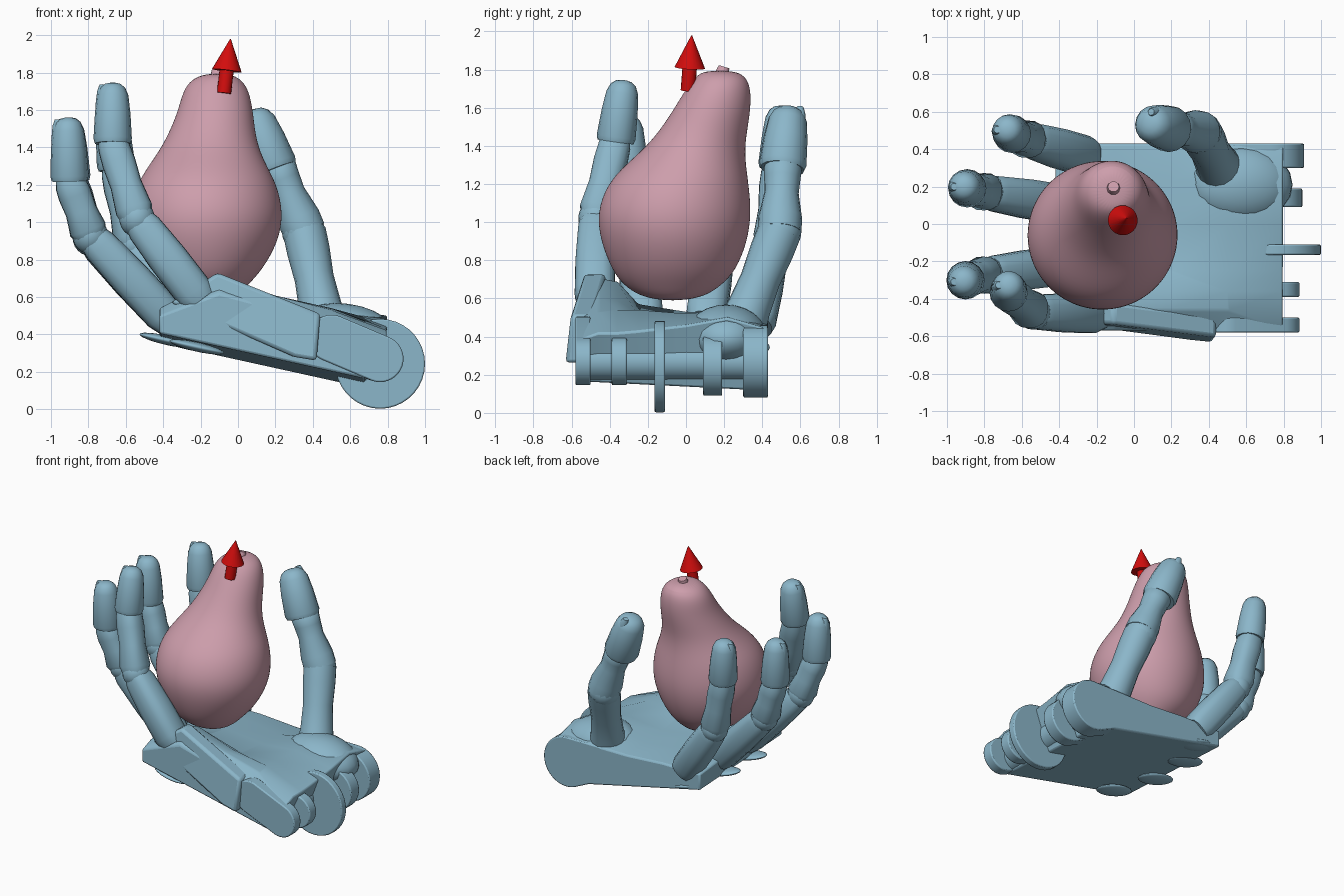
import bpy, bmesh, math
from mathutils import Vector, geometry

cube = bpy.data.objects.get("Cube")
if cube:
    bpy.data.objects.remove(cube, do_unlink=True)


def material(name, rgb):
    m = bpy.data.materials.new(name)
    m.use_nodes = True
    m.diffuse_color = (*rgb, 1)
    m.node_tree.nodes["Principled BSDF"].inputs["Base Color"].default_value = (*rgb, 1)
    return m


BLUE = material("hand blue", (0.26, 0.47, 0.59))
PINK = material("pear pink", (0.61, 0.34, 0.41))
RED = material("arrow red", (0.65, 0.004, 0.004))
parts = []


def finish(name, bm, mat, bevel=0):
    bmesh.ops.recalc_face_normals(bm, faces=bm.faces)
    mesh = bpy.data.meshes.new(name)
    bm.to_mesh(mesh)
    bm.free()
    mesh.materials.append(mat)
    ob = bpy.data.objects.new(name, mesh)
    bpy.context.collection.objects.link(ob)
    if bevel:
        mod = ob.modifiers.new("bevel", 'BEVEL')
        mod.width, mod.segments, mod.limit_method = bevel, 2, 'ANGLE'
    parts.append(ob)
    return ob


def loft(name, rings, mat, bevel=0):
    """Skin a list of point rings and cap both ends."""
    bm = bmesh.new()
    rows = [[bm.verts.new(p) for p in ring] for ring in rings]
    n = len(rows[0])
    for a, b in zip(rows, rows[1:]):
        for i in range(n):
            j = (i + 1) % n
            bm.faces.new((a[i], a[j], b[j], b[i]))
    bm.faces.new(rows[0])
    bm.faces.new(rows[-1])
    return finish(name, bm, mat, bevel)


def limb(name, a, b, profile, mat=BLUE, sides=16, box=2.0):
    """Turned shape along a-b; profile is (fraction, radius); box > 2 squares the section."""
    a, b = Vector(a), Vector(b)
    d = (b - a).normalized()
    u = Vector((0, 1, 0)).cross(d).normalized()
    v = d.cross(u)
    rings = []
    for t, r in profile:
        c = a.lerp(b, t)
        ring = []
        for i in range(sides):
            w = math.tau * i / sides
            p, q = math.cos(w), math.sin(w)
            k = r / (abs(p) ** box + abs(q) ** box) ** (1 / box)
            ring.append(c + u * p * k + v * q * k)
        rings.append(ring)
    return loft(name, rings, mat)


def lug(name, p, r0, q, r1, y0, y1):
    """Plate with rounded ends around p and q, given in x and z."""
    pts = [Vector((c[0] + r * math.cos(math.tau * i / 36), c[1] + r * math.sin(math.tau * i / 36)))
           for c, r in ((p, r0), (q, r1)) for i in range(36)]
    pts = [pts[i] for i in geometry.convex_hull_2d(pts)]
    return loft(name, [[(x, y, z) for x, z in pts] for y in (y0, y1)], BLUE, 0.008)


def ball(name, loc, scale, tilt=0):
    bm = bmesh.new()
    bmesh.ops.create_uvsphere(bm, u_segments=20, v_segments=12, radius=1)
    ob = finish(name, bm, BLUE)
    ob.location, ob.scale, ob.rotation_euler = loc, scale, (0, tilt, 0)
    return ob


# Pear: elliptical sections (z, x min, x max, y min, y max)
sections = [
    (0.59, -0.13, -0.05, -0.12, -0.02), (0.61, -0.27, 0.00, -0.24, 0.10),
    (0.67, -0.39, 0.06, -0.33, 0.19), (0.75, -0.475, 0.135, -0.39, 0.265),
    (0.90, -0.56, 0.22, -0.45, 0.325), (1.05, -0.58, 0.245, -0.47, 0.345),
    (1.20, -0.545, 0.21, -0.415, 0.33), (1.30, -0.48, 0.155, -0.32, 0.315),
    (1.40, -0.41, 0.11, -0.205, 0.31), (1.50, -0.36, 0.09, -0.125, 0.325),
    (1.60, -0.32, 0.08, -0.06, 0.34), (1.70, -0.295, 0.06, 0.00, 0.34),
    (1.765, -0.25, 0.02, 0.05, 0.315), (1.795, -0.17, -0.05, 0.10, 0.25)]
pear = loft("pear", [[((a + b) / 2 + (b - a) / 2 * math.cos(math.tau * i / 32),
                       (c + d) / 2 + (d - c) / 2 * math.sin(math.tau * i / 32), z)
                      for i in range(32)] for z, a, b, c, d in sections], PINK)
pear.modifiers.new("round", 'SUBSURF').levels = 2
limb("pear_stem", (-0.11, 0.18, 1.75), (-0.11, 0.2, 1.815),
     [(0, 0.04), (0.7, 0.035), (1, 0.03)], PINK, 10)

# Arrow
limb("arrow_shaft", (-0.075, 0.01, 1.69), (-0.06, 0.02, 1.82), [(0, 0.038), (1, 0.038)], RED)
limb("arrow_head", (-0.06, 0.02, 1.81), (-0.04, 0.03, 1.98), [(0, 0.08), (1, 0.002)], RED, 24)

# Palm: dished top surface over a sloping flat back, undercut at the wrist
xs = (-0.42, -0.1, 0.2, 0.5, 0.8)
tops = {-0.57: (0.50, 0.62, 0.54, 0.47, 0.38), -0.46: (0.54, 0.71, 0.61, 0.53, 0.42),
        -0.36: (0.53, 0.69, 0.59, 0.54, 0.42), -0.25: (0.5, 0.57, 0.52, 0.54, 0.43),
        0: (0.5, 0.53, 0.49, 0.52, 0.46), 0.22: (0.5, 0.52, 0.48, 0.54, 0.5),
        0.43: (0.48, 0.48, 0.46, 0.46, 0.44)}
loft("palm", [[(x, y, z) for x, z in zip(xs, zs)] +
              [(min(x, 0.68), y, 0.285 - 0.22 * min(x, 0.68) - 0.05 * y) for x in reversed(xs)]
              for y, zs in tops.items()], BLUE, 0.012)

# Leaning plate along the front side of the palm
outline = [(-0.36, 0.57), (-0.11, 0.73), (0.44, 0.51), (0.42, 0.26), (0.3, 0.28)]
loft("palm_side_plate", [[(x, depth - 0.08 * x + 0.12 * (z - 0.3), z) for x, z in outline]
                         for depth in (-0.595, -0.48)], BLUE, 0.02)
ball("thumb_mound", (0.57, 0.21, 0.41), (0.28, 0.21, 0.155), 0.12)

# Wrist hinge: disc, lugs and the barrel between them
lug("wrist_disc", (0.61, 0.12), 0.03, (0.76, 0.243), 0.24, -0.165, -0.11)
lug("front_wrist_lug", (0.5, 0.38), 0.125, (0.76, 0.27), 0.125, -0.58, -0.5)
lug("inner_wrist_lug", (0.5, 0.34), 0.11, (0.76, 0.27), 0.125, -0.39, -0.31)
lug("middle_wrist_lug", (0.5, 0.35), 0.14, (0.74, 0.25), 0.16, 0.09, 0.19)
lug("back_wrist_lug", (0.45, 0.33), 0.13, (0.72, 0.27), 0.19, 0.3, 0.43)
lug("wrist_barrel", (0.5, 0.31), 0.1, (0.66, 0.27), 0.1, -0.52, 0.35)

# Fingers: root, knuckle, upper joint, tip
fingers = {
    "index": [(-0.2, -0.48, 0.58), (-0.54, -0.47, 1.02), (-0.67, -0.37, 1.42), (-0.67, -0.325, 1.745)],
    "middle": [(-0.36, -0.22, 0.47), (-0.79, -0.27, 0.93), (-0.9, -0.3, 1.22), (-0.91, -0.31, 1.56)],
    "ring": [(-0.36, 0.1, 0.47), (-0.79, 0.17, 0.92), (-0.89, 0.19, 1.22), (-0.91, 0.2, 1.56)],
    "little": [(-0.25, 0.36, 0.45), (-0.56, 0.45, 0.88), (-0.65, 0.48, 1.28), (-0.68, 0.505, 1.61)]}
TIP = [(0, 0.1), (0.08, 0.108), (0.5, 0.1), (0.8, 0.088), (0.92, 0.07), (0.98, 0.045), (1, 0.015)]


def fingertip(name, a, b, size, out):
    """Thimble-shaped end with a nail rising on its outer side."""
    limb(name + "_tip", a, b, [(t, r * size) for t, r in TIP])
    a, b = Vector(a), Vector(b)
    out = Vector(out) * 0.055 * size
    limb(name + "_nail", a.lerp(b, 0.5) + out, a.lerp(b, 0.97) + out,
         [(0, 0.03), (0.3, 0.04), (0.8, 0.03), (1, 0.018)])


for name, (root, knuckle, joint, tip) in fingers.items():
    limb(name + "_lower_segment", root, knuckle,
         [(0, 0.09), (0.1, 0.105), (0.5, 0.105), (0.88, 0.095), (0.95, 0.085)], box=3)
    ball(name + "_knuckle", knuckle, (0.095, 0.095, 0.1))
    limb(name + "_middle_segment", knuckle, joint,
         [(0, 0.085), (0.12, 0.1), (0.45, 0.085), (0.75, 0.09), (0.95, 0.085), (1.08, 0.07)], box=2.6)
    fingertip(name, joint, tip, 0.95, (-1, 0, 0))
    # Rounded tongue on the back of the hand under each finger
    x = root[0] - 0.02
    ball(name + "_back_tongue", (x, root[1], 0.285 - 0.22 * x), (0.15, 0.08, 0.025), 0.22)

# Thumb
limb("thumb_lower_segment", (0.46, 0.29, 0.45), (0.355, 0.49, 0.95),
     [(0, 0.13), (0.2, 0.115), (0.5, 0.105), (0.8, 0.115), (1, 0.115)])
ball("thumb_knuckle", (0.35, 0.49, 0.95), (0.115, 0.115, 0.12))
limb("thumb_middle_segment", (0.355, 0.49, 0.95), (0.2, 0.51, 1.32),
     [(0, 0.115), (0.2, 0.115), (0.55, 0.09), (0.75, 0.095), (0.9, 0.1), (1, 0.075)])
fingertip("thumb", (0.2, 0.505, 1.28), (0.075, 0.54, 1.6), 1.15, (0.2, 0.95, 0.2))

# Smooth shading with sharp edges kept
bpy.ops.object.select_all(action='DESELECT')
for ob in parts:
    ob.select_set(True)
bpy.context.view_layer.objects.active = parts[0]
bpy.ops.object.shade_smooth_by_angle(angle=math.radians(40))
